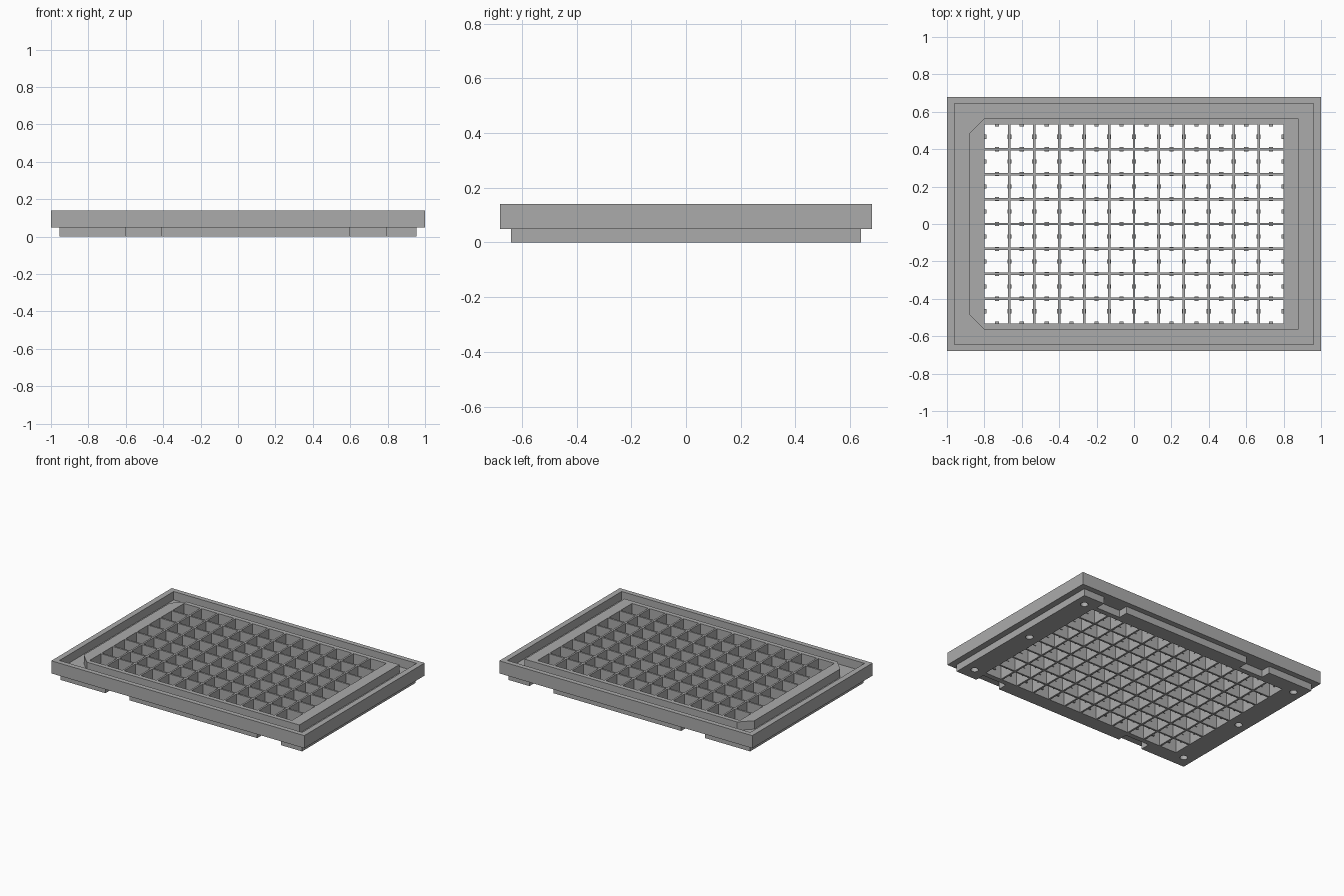
import bpy
import bmesh
from math import cos, sin, tau

cube = bpy.data.objects.get("Cube")
if cube:
    bpy.data.objects.remove(cube, do_unlink=True)

# One flat grey
grey = bpy.data.materials.new("plain grey")
grey.use_nodes = True
color = (0.41, 0.41, 0.41, 1)
grey.diffuse_color = color
grey.node_tree.nodes["Principled BSDF"].inputs["Base Color"].default_value = color

COLS, ROWS, PITCH, WALL = 12, 8, 0.1333, 0.013
HALF_X, HALF_Y = COLS * PITCH / 2, ROWS * PITCH / 2
TOP, STEP, FLOOR = 0.14, 0.05, 0.08


def add_prism(bm, outline, z0, z1):
    """Close an outline extruded from z0 to z1."""
    face = bm.faces.new([bm.verts.new((x, y, z0)) for x, y in outline])
    new = bmesh.ops.extrude_face_region(bm, geom=[face])["geom"]
    for v in new:
        if isinstance(v, bmesh.types.BMVert):
            v.co.z = z1


def rect(x0, x1, y0, y1):
    return [(x0, y0), (x1, y0), (x1, y1), (x0, y1)]


def circle(x, y, r, n=20):
    return [(x + r * cos(tau * i / n), y + r * sin(tau * i / n)) for i in range(n)]


def make(name, outlines, z0, z1):
    bm = bmesh.new()
    for outline in outlines:
        add_prism(bm, outline, z0, z1)
    bmesh.ops.recalc_face_normals(bm, faces=bm.faces)
    mesh = bpy.data.meshes.new(name)
    bm.to_mesh(mesh)
    bm.free()
    mesh.materials.append(grey)
    obj = bpy.data.objects.new(name, mesh)
    bpy.context.collection.objects.link(obj)
    return obj


def combine(target, other, operation):
    """Apply an exact boolean, then drop the helper."""
    mod = target.modifiers.new(operation, 'BOOLEAN')
    mod.operation, mod.object, mod.solver = operation, other, 'EXACT'
    other.hide_render = True
    bpy.context.view_layer.update()
    graph = bpy.context.evaluated_depsgraph_get()
    mesh = bpy.data.meshes.new_from_object(target.evaluated_get(graph))
    target.modifiers.clear()
    target.data = mesh
    bpy.data.objects.remove(other, do_unlink=True)


# Outer flange
tray = make("tray_body", [rect(-1, 1, -0.68, 0.68)], STEP, TOP)

# Stacking foot with two notches on each long side
bx, by, depth = 0.955, 0.64, 0.07
front = [(-bx, -by)]
for a, b in ((-0.6, -0.41), (0.6, 0.79)):
    front += [(a, -by), (a, depth - by), (b, depth - by), (b, -by)]
front.append((bx, -by))
foot = front + [(x, -y) for x, y in reversed(front)]
combine(tray, make("foot", [foot], 0, STEP + 0.01), 'UNION')

# Recess inside the rim
combine(tray, make("recess", [rect(-0.96, 0.96, -0.645, 0.645)], FLOOR, TOP + 0.1),
        'DIFFERENCE')

# Raised block with two cut corners on one end
kx, ky, cut = 0.88, 0.565, 0.08
block = [(-kx + cut, -ky), (kx, -ky), (kx, ky), (-kx + cut, ky),
         (-kx, ky - cut), (-kx, cut - ky)]
combine(tray, make("block", [block], FLOOR - 0.01, TOP), 'UNION')


# Square wells through the block
def spans(count, half):
    result = []
    for i in range(count):
        lo, hi = i * PITCH - half, (i + 1) * PITCH - half
        result.append((lo + (WALL / 2 if i else 0),
                       hi - (WALL / 2 if i < count - 1 else 0)))
    return result


wells = [rect(*sx, *sy) for sx in spans(COLS, HALF_X) for sy in spans(ROWS, HALF_Y)]
combine(tray, make("wells", wells, -0.1, TOP + 0.1), 'DIFFERENCE')

# Blind round holes under both ends
holes = [circle(x, y, 0.025) for x in (-0.88, 0.88) for y in (-0.55, 0, 0.55)]
combine(tray, make("holes", holes, -0.1, 0.04), 'DIFFERENCE')

# Small nubs at the middle of every well wall
r = 0.011
centres = [(i * PITCH - HALF_X, (j + 0.5) * PITCH - HALF_Y)
           for i in range(COLS + 1) for j in range(ROWS)]
centres += [((i + 0.5) * PITCH - HALF_X, j * PITCH - HALF_Y)
            for i in range(COLS) for j in range(ROWS + 1)]
make("well_nubs", [rect(x - r, x + r, y - r, y + r) for x, y in centres], 0.05, 0.075)
